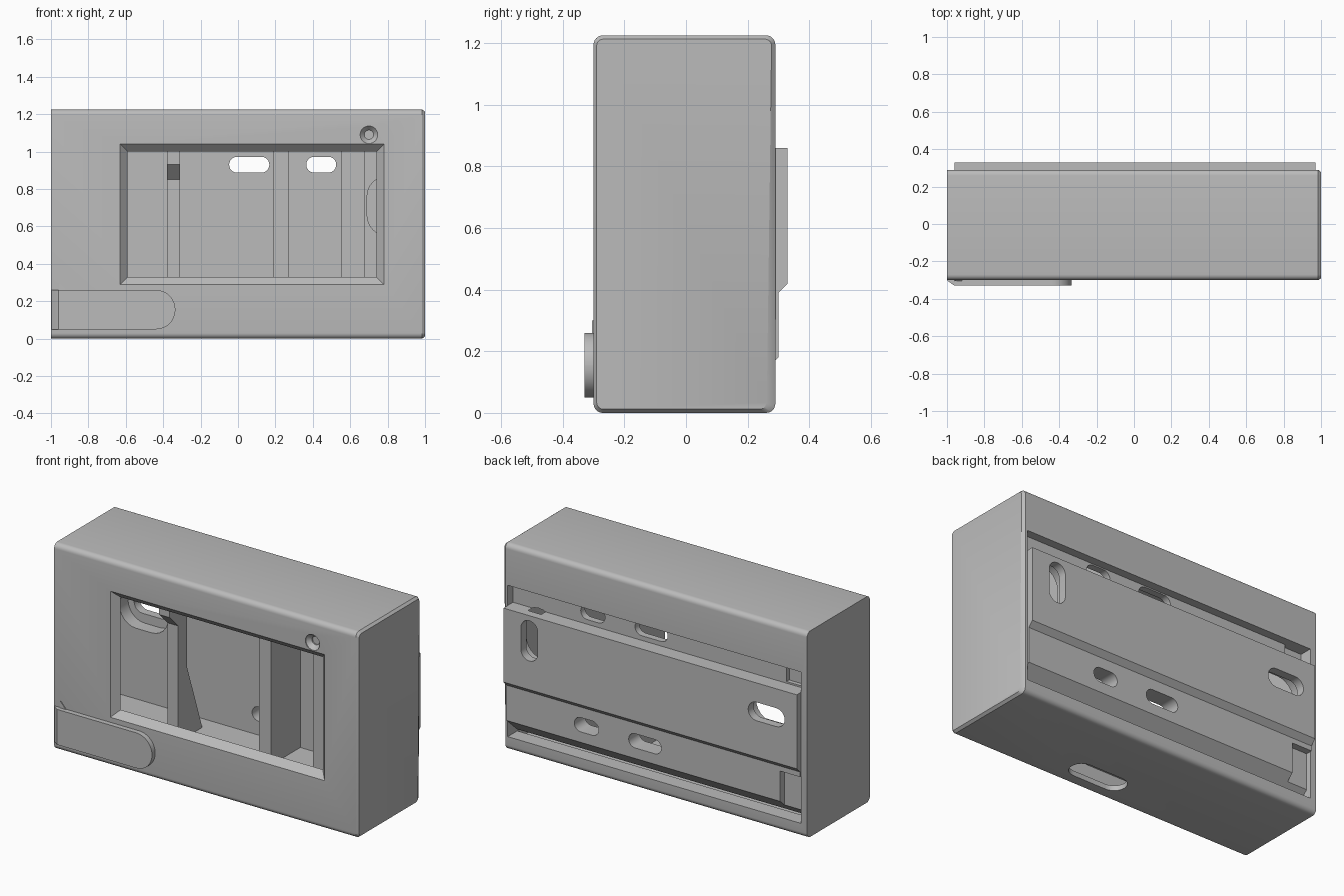
import bpy, bmesh, math
from mathutils import Vector

cube = bpy.data.objects.get("Cube")
if cube:
    bpy.data.objects.remove(cube)

grey = bpy.data.materials.new("plain grey")
grey.use_nodes = True
GREY = (0.5, 0.5, 0.5, 1)
grey.diffuse_color = GREY
grey.node_tree.nodes["Principled BSDF"].inputs["Base Color"].default_value = GREY


def loft(name, loops):
    """Closed solid through a series of equal-length point loops."""
    bm = bmesh.new()
    rings = [[bm.verts.new(p) for p in loop] for loop in loops]
    n = len(rings[0])
    for a, b in zip(rings, rings[1:]):
        for i in range(n):
            j = (i + 1) % n
            bm.faces.new((a[i], a[j], b[j], b[i]))
    bm.faces.new(rings[0])
    bm.faces.new(rings[-1])
    bmesh.ops.recalc_face_normals(bm, faces=bm.faces)
    mesh = bpy.data.meshes.new(name)
    bm.to_mesh(mesh)
    bm.free()
    mesh.materials.append(grey)
    obj = bpy.data.objects.new(name, mesh)
    bpy.context.collection.objects.link(obj)
    return obj


def along_x(name, profile, x0, x1):
    return loft(name, [[(x, y, z) for y, z in profile] for x in (x0, x1)])


def along_y(name, profile, y0, y1):
    return loft(name, [[(x, y, z) for x, z in profile] for y in (y0, y1)])


def box(name, x0, x1, y0, y1, z0, z1):
    return along_x(name, rect(y0, y1, z0, z1), x0, x1)


def rect(a0, a1, b0, b1):
    return [(a0, b0), (a1, b0), (a1, b1), (a0, b1)]


def round_corners(points, r, steps=6):
    """Round every corner of a 2D polygon."""
    out = []
    for i, p in enumerate(points):
        p = Vector(p)
        u = (Vector(points[i - 1]) - p).normalized() * r
        v = (Vector(points[(i + 1) % len(points)]) - p).normalized() * r
        for k in range(steps + 1):
            t = k / steps * math.pi / 2
            out.append(p + u * (1 - math.sin(t)) + v * (1 - math.cos(t)))
    return out


def stadium(cx, cz, length, width, upright=False, steps=12):
    """Slot outline with round ends."""
    r, h = width / 2, (length - width) / 2
    pts = []
    for side in (1, -1):
        for k in range(steps + 1):
            t = -math.pi / 2 + math.pi * k / steps
            pts.append((side * (h + r * math.cos(t)), side * r * math.sin(t)))
    if upright:
        pts = [(-b, a) for a, b in pts]
    return [(cx + a, cz + b) for a, b in pts]


def circle(cx, cz, r, n=32):
    return [(cx + r * math.cos(2 * math.pi * k / n), cz + r * math.sin(2 * math.pi * k / n))
            for k in range(n)]


def cut(target, *cutters):
    for c in cutters:
        c.hide_render = True
        mod = target.modifiers.new("cut", 'BOOLEAN')
        mod.operation = 'DIFFERENCE'
        mod.solver = 'EXACT'
        mod.object = c
        bpy.ops.object.select_all(action='DESELECT')
        bpy.context.view_layer.objects.active = target
        target.select_set(True)
        bpy.ops.object.modifier_apply(modifier=mod.name)
        bpy.data.objects.remove(c)


def smooth(obj):
    bpy.ops.object.select_all(action='DESELECT')
    bpy.context.view_layer.objects.active = obj
    obj.select_set(True)
    bpy.ops.object.shade_smooth_by_angle(angle=math.radians(30))


# Housing: rounded box whose +x end narrows to a slanted cap
body = round_corners(rect(-0.30, 0.29, 0, 1.225), 0.03)
cap = round_corners([(-0.29, 0.012), (0.262, 0.012), (0.278, 1.213), (-0.29, 1.213)], 0.022)
housing = loft("housing", [[(-1, *p) for p in body], [(0.985, *p) for p in body],
                           [(1, *p) for p in cap]])

# Hollow inside, open at the back
hollow = along_x("hollow_cutter", [(-0.26, 0.03), (0.20, 0.03), (0.20, 0.08), (0.40, 0.08),
                                   (0.40, 0.98), (0.20, 0.98), (0.20, 1.195), (-0.26, 1.195)],
                 -0.96, 0.97)
# Window with a sloping frame
window = loft("window_cutter", [[(x, y, z) for x, z in rect(-0.63 + d, 0.78 - d, 0.29 + d, 1.04 - d)]
                                for y, d in ((-0.31, -0.01), (-0.26, 0.04), (-0.2, 0.04))])
# Countersunk screw hole
screw = loft("screw_cutter", [[(x, y, z) for x, z in circle(0.70, 1.09, r)]
                              for y, r in ((-0.31, 0.047), (-0.295, 0.047), (-0.27, 0.025), (-0.23, 0.025))])
# Cable hole in the underside
cable = loft("cable_cutter", [[(x, y, z) for x, y in stadium(0.12, -0.15, 0.36, 0.14)]
                              for z in (-0.1, 0.06)])
cut(housing, hollow, window, screw, cable)
smooth(housing)

boss = along_y("screw_boss", circle(0.70, 1.09, 0.07), -0.262, -0.15)
smooth(boss)

# Raised inner floor with its own cable slot
floor = box("inner_floor", -0.96, 0.97, -0.26, 0.21, 0.13, 0.16)
cut(floor, loft("floor_cutter", [[(x, y, z) for x, y in stadium(0.14, -0.13, 0.26, 0.09)]
                                 for z in (0.1, 0.2)]))

# Stepped back plate
back = along_x("back_plate", [(0.20, 0.09), (0.30, 0.18), (0.30, 0.39), (0.33, 0.42), (0.33, 0.86),
                              (0.24, 0.86), (0.24, 0.98), (0.20, 0.98)], -0.96, 0.97)
cutters = []
for z in (0.285, 0.93):
    for x, length in ((0.06, 0.215), (0.445, 0.16)):
        cutters.append(along_y("slot_cutter", stadium(x, z, length, 0.085), 0.1, 0.5))
for x, z, upright in ((0.80, 0.71, True), (-0.76, 0.69, False)):
    cutters.append(along_y("mount_cutter", stadium(x, z, 0.24, 0.11, upright), 0.1, 0.5))
    cutters.append(along_y("recess_cutter", stadium(x, z, 0.32, 0.22, upright), 0.1, 0.28))
# Corner notches at the -x end
cutters.append(box("low_notch_cutter", -1.1, -0.83, 0.26, 0.5, 0.05, 0.36))
cutters.append(box("top_notch_cutter", -1.1, -0.83, 0.215, 0.5, 0.87, 1.1))
cut(back, *cutters)
smooth(back)

# Pillars inside
along_x("stepped_pillar", [(-0.12, 0.15), (0.11, 0.15), (-0.035, 0.57), (-0.035, 1.2),
                           (-0.20, 1.2), (-0.20, 0.93), (-0.12, 0.85)], -0.38, -0.31)
box("middle_pillar", 0.19, 0.27, -0.075, 0.21, 0.15, 1.2)
box("side_pillar", 0.55, 0.68, -0.08, 0.21, 0.15, 1.2)

# Round-ended pad on the front, sloping off at its outer end
pad = round_corners([(-1, 0.05), (-0.335, 0.05), (-0.335, 0.26), (-1, 0.26)], 0.104, 12)
pad = [(-1, 0.05)] + [p for p in pad if p[0] > -0.7] + [(-1, 0.26)]
front_pad = loft("front_pad", [[(x, -0.295, z) for x, z in pad],
                               [(max(x, -0.995), -0.305, z) for x, z in pad],
                               [(max(x, -0.96), -0.33, z) for x, z in pad]])
smooth(front_pad)
along_y("pad_tip", [(-0.96, 0.25), (-0.92, 0.26), (-0.955, 0.30)], -0.305, -0.295)
